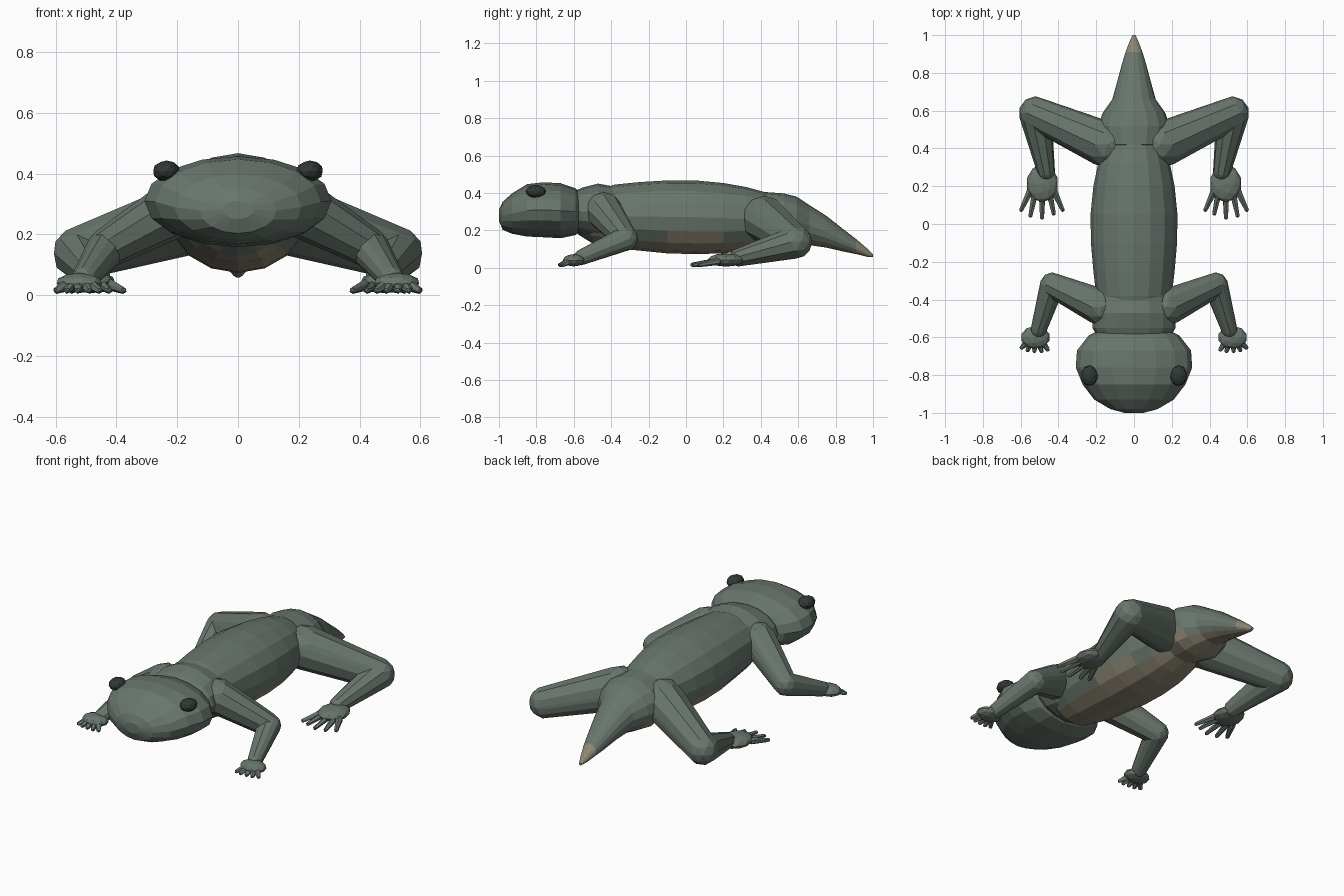
import bpy, bmesh
from math import cos, sin, pi
from mathutils import Vector, Matrix

if "Cube" in bpy.data.objects:
    bpy.data.objects.remove(bpy.data.objects["Cube"])


def material(name, rgb):
    m = bpy.data.materials.new(name)
    m.diffuse_color = (*rgb, 1)
    m.use_nodes = True
    m.node_tree.nodes["Principled BSDF"].inputs["Base Color"].default_value = m.diffuse_color
    return m


green = material("skin_green", (0.14, 0.18, 0.15))
tan = material("belly_tan", (0.27, 0.24, 0.175))
black = material("eye_dark", (0.03, 0.04, 0.035))


def finish(bm, name, mats, is_second=None):
    bmesh.ops.recalc_face_normals(bm, faces=bm.faces)
    bm.normal_update()
    if is_second:
        for f in bm.faces:
            f.material_index = int(is_second(f.calc_center_median(), f.normal))
    me = bpy.data.meshes.new(name)
    bm.to_mesh(me)
    bm.free()
    for m in mats:
        me.materials.append(m)
    ob = bpy.data.objects.new(name, me)
    bpy.context.collection.objects.link(ob)
    return ob


def loft(name, rings, is_second=None, sides=16):
    """Skin of elliptical rings (y, centre z, radius x, radius z)."""
    bm = bmesh.new()
    loops = []
    for y, zc, rx, rz in rings:
        loops.append([bm.verts.new((rx * cos(2 * pi * i / sides), y,
                                    zc + rz * sin(2 * pi * i / sides)))
                      for i in range(sides)])
    for a, b in zip(loops, loops[1:]):
        for i in range(sides):
            j = (i + 1) % sides
            bm.faces.new((a[i], a[j], b[j], b[i]))
    bm.faces.new(loops[0])
    bm.faces.new(loops[-1])
    return finish(bm, name, [green, tan], is_second)


def add_capsule(bm, a, ra, b, rb, detail=2):
    """Tapered round-ended link: hull of two small spheres."""
    part = bmesh.new()
    for p, r in ((a, ra), (b, rb)):
        bmesh.ops.create_icosphere(part, subdivisions=detail, radius=r,
                                   matrix=Matrix.Translation(p))
    res = bmesh.ops.convex_hull(part, input=part.verts)
    inner = [g for g in res["geom_interior"] if isinstance(g, bmesh.types.BMVert)]
    bmesh.ops.delete(part, geom=inner, context='VERTS')
    tmp = bpy.data.meshes.new("tmp")
    part.to_mesh(tmp)
    part.free()
    bm.from_mesh(tmp)
    bpy.data.meshes.remove(tmp)


def add_ellipsoid(bm, centre, radii):
    bmesh.ops.create_icosphere(bm, subdivisions=2, radius=1,
                               matrix=Matrix.Translation(centre) @ Matrix.Diagonal((*radii, 1)))


# Head, shoulders, body, hips with tail
loft("head", [(-1.0, .28, .05, .03), (-.98, .278, .125, .075), (-.93, .29, .21, .108),
              (-.85, .307, .272, .14), (-.76, .31, .308, .147), (-.67, .305, .302, .147),
              (-.59, .3, .24, .125), (-.55, .3, .16, .085)])
loft("shoulders", [(-.62, .3, .18, .1), (-.55, .3, .22, .13), (-.47, .3, .215, .15),
                   (-.36, .29, .2, .14), (-.29, .28, .16, .11)])
loft("body", [(-.58, .27, .1, .09), (-.5, .27, .16, .14), (-.38, .275, .2, .17),
              (-.25, .275, .215, .183), (-.1, .272, .228, .195), (.05, .27, .23, .197),
              (.2, .265, .215, .188), (.32, .262, .19, .17), (.42, .26, .155, .145),
              (.5, .25, .09, .09)],
     lambda c, n: c.z < .165 and -.5 < c.y and n.z < -.3)
loft("hips_and_tail", [(.36, .26, .11, .1), (.42, .26, .165, .145), (.52, .25, .19, .148),
                       (.59, .246, .165, .135), (.66, .228, .115, .107), (.75, .193, .09, .085),
                       (.84, .147, .066, .06), (.91, .113, .045, .04), (.97, .08, .022, .022),
                       (1.0, .065, .008, .008)],
     lambda c, n: c.y > .91 or n.z < -.6)

# Limbs: joints (point, radius), paw centre and radii, toe tips
limbs = {
    "front_leg": ([((.17, -.44, .305), .1), ((.432, -.322, .155), .066), ((.505, -.56, .055), .042)],
                  (.522, -.6, .04), (.078, .06, .033),
                  [(.457, -.665), (.49, -.673), (.527, -.672), (.563, -.668), (.595, -.655)]),
    "hind_leg": ([((.14, .42, .26), .125), ((.522, .588, .137), .088), ((.465, .28, .055), .048)],
                 (.485, .215, .042), (.085, .1, .036),
                 [(.378, .075), (.425, .055), (.487, .033), (.548, .045), (.597, .075)]),
}
for name, (joints, paw, paw_r, toes) in limbs.items():
    for side, sx in (("right", 1), ("left", -1)):
        bm = bmesh.new()
        for (a, ra), (b, rb) in zip(joints, joints[1:]):
            add_capsule(bm, Vector(a), ra, Vector(b), rb)
        add_ellipsoid(bm, paw, paw_r)
        for x, y in toes:
            root = Vector((paw[0] + (x - paw[0]) * .6, paw[1] - paw_r[1] * .45, .034))
            add_capsule(bm, root, .02, Vector((x, y, .016)), .012, 1)
        bmesh.ops.scale(bm, vec=(sx, 1, 1), verts=bm.verts)
        finish(bm, f"{side}_{name}", [green])

# Eyes
for side, sx in (("right", 1), ("left", -1)):
    bm = bmesh.new()
    add_ellipsoid(bm, (.236 * sx, -.803, .408), (.045, .055, .035))
    finish(bm, f"{side}_eye", [black])
